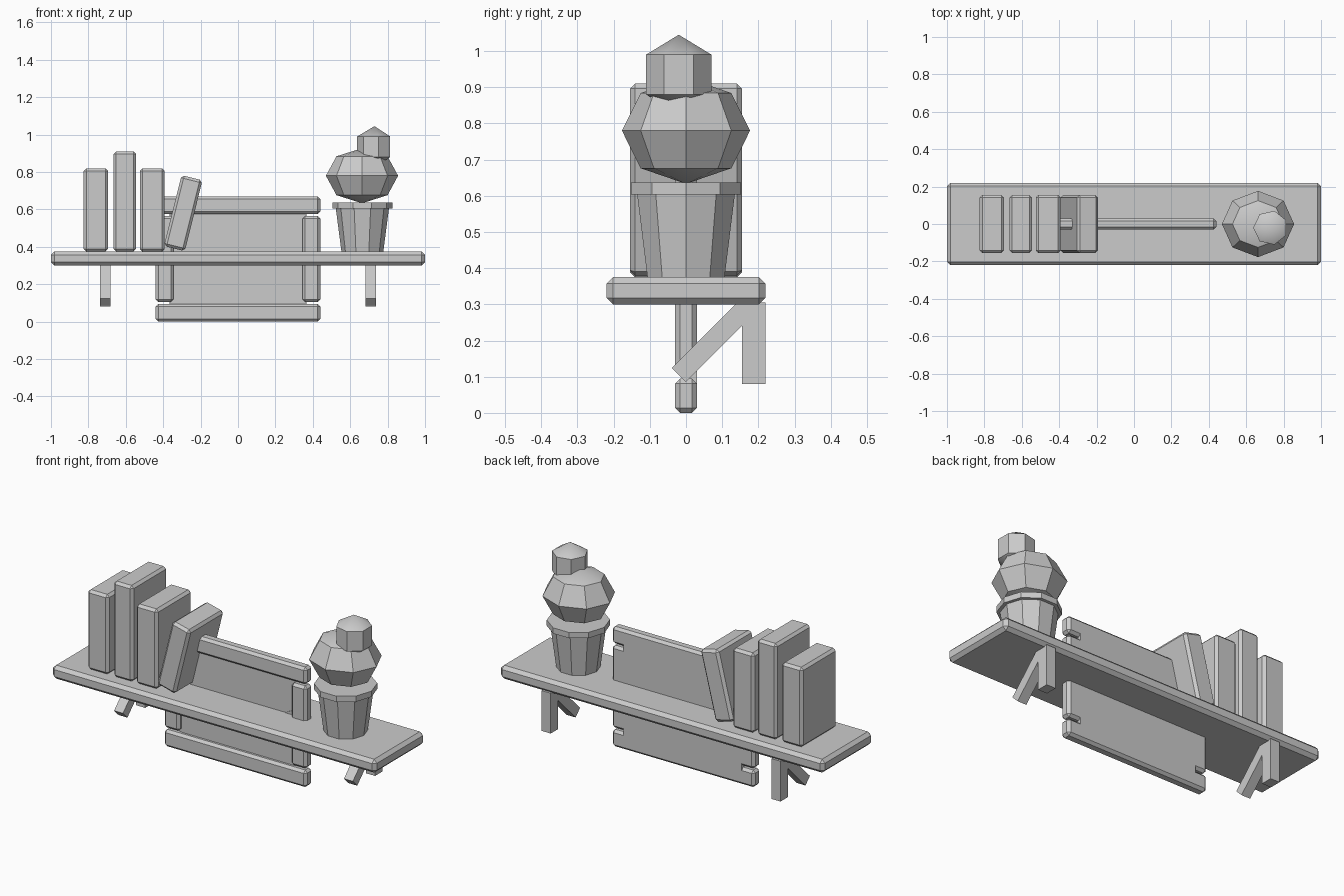
import bpy, bmesh, math
from mathutils import Matrix, Vector

old = bpy.data.objects.get("Cube")
if old:
    bpy.data.objects.remove(old, do_unlink=True)

grey = bpy.data.materials.new("light_grey")
grey.use_nodes = True
grey.diffuse_color = (0.6, 0.6, 0.6, 1)
grey.node_tree.nodes["Principled BSDF"].inputs["Base Color"].default_value = (0.6, 0.6, 0.6, 1)


def finish(name, bm, matrix=Matrix()):
    bmesh.ops.recalc_face_normals(bm, faces=bm.faces)
    mesh = bpy.data.meshes.new(name)
    bm.to_mesh(mesh)
    bm.free()
    mesh.materials.append(grey)
    obj = bpy.data.objects.new(name, mesh)
    obj.matrix_world = matrix
    bpy.context.collection.objects.link(obj)
    return obj


def box(name, centre, size, bevel=0.0, tilt=0, axis='Y'):
    """Box with chamfered edges, tilted about its centre."""
    bm = bmesh.new()
    bmesh.ops.create_cube(bm, size=1)
    bmesh.ops.scale(bm, vec=size, verts=bm.verts)
    if bevel:
        bmesh.ops.bevel(bm, geom=bm.edges[:], offset=bevel, segments=1, affect='EDGES')
    turn = Matrix.Rotation(math.radians(tilt), 4, axis)
    return finish(name, bm, Matrix.Translation(centre) @ turn)


def span(name, x, y, z, bevel=0.0):
    """Box given by its limits along each axis."""
    pairs = (x, y, z)
    return box(name, [(a + b) / 2 for a, b in pairs], [b - a for a, b in pairs], bevel)


def ball(name, centre, radii, sides, rings, turn=0):
    """Faceted ball whose shallow caps are smooth."""
    bm = bmesh.new()
    bmesh.ops.create_uvsphere(bm, u_segments=sides, v_segments=rings, radius=1)
    bmesh.ops.rotate(bm, matrix=Matrix.Rotation(math.radians(turn), 3, 'Z'), verts=bm.verts)
    bmesh.ops.scale(bm, vec=radii, verts=bm.verts)
    obj = finish(name, bm, Matrix.Translation(centre))
    bpy.ops.object.select_all(action='DESELECT')
    obj.select_set(True)
    bpy.context.view_layer.objects.active = obj
    bpy.ops.object.shade_smooth_by_angle(angle=math.radians(30))


def tapered(name, centre, low, high, height):
    bm = bmesh.new()
    bmesh.ops.create_cone(bm, cap_ends=True, segments=10, radius1=low, radius2=high, depth=height)
    # Put a corner on the x axis
    corner = max(bm.verts, key=lambda v: v.co.z).co
    turn = -math.atan2(corner.y, corner.x)
    bmesh.ops.rotate(bm, matrix=Matrix.Rotation(turn, 3, 'Z'), verts=bm.verts)
    finish(name, bm, Matrix.Translation(centre))


# Shelf board
span("shelf_board", (-1, 1), (-0.22, 0.22), (0.3, 0.375), 0.018)

# Brackets: wall post and diagonal brace
for side, x in (("right", -0.71), ("left", 0.71)):
    span(side + "_bracket_post", (x - 0.028, x + 0.028), (0.155, 0.22), (0.08, 0.305))
    box(side + "_bracket_brace", (x, 0.075, 0.2), (0.055, 0.27, 0.055), 0, 45, 'X')

# Upright books and the leaning one
books = ((-0.825, -0.695, 0.82), (-0.665, -0.545, 0.91), (-0.525, -0.392, 0.82))
for i, (a, b, top) in enumerate(books):
    span(f"book_{i + 1}", (a, b), (-0.155, 0.155), (0.375, top), 0.014)
box("leaning_book", (-0.293, 0.58, 0), (0.115, 0.31, 0.39), 0.014, 14).location = (-0.293, 0, 0.58)

# Picture frame passing through the shelf
depth = (-0.03, 0.03)
span("frame_bottom_rail", (-0.44, 0.44), depth, (0, 0.095), 0.014)
span("frame_top_rail", (-0.44, 0.44), depth, (0.575, 0.67), 0.014)
for side, s in (("right", -1), ("left", 1)):
    span(side + "_frame_stile", sorted((s * 0.44, s * 0.345)), depth, (0.105, 0.565), 0.014)
span("picture_panel", (-0.365, 0.365), (0, 0.03), (0.04, 0.63))

# Landscape plate on the panel
bm = bmesh.new()
outline = [(-0.35, 0.09), (0.35, 0.09), (0.35, 0.405), (0.13, 0.29), (-0.1, 0.36), (-0.35, 0.28)]
face = bm.faces.new([bm.verts.new((x, 0.001, z)) for x, z in outline])
pushed = bmesh.ops.extrude_face_region(bm, geom=[face])["geom"]
bmesh.ops.translate(bm, vec=Vector((0, -0.005, 0)),
                    verts=[v for v in pushed if isinstance(v, bmesh.types.BMVert)])
finish("picture_landscape", bm)

# Potted cactus with its bloom
tapered("pot_body", (0.665, 0, 0.49), 0.112, 0.142, 0.23)
tapered("pot_rim", (0.665, 0, 0.62), 0.16, 0.16, 0.032)
ball("cactus", (0.663, 0, 0.78), (0.193, 0.177, 0.147), 8, 4)
ball("cactus_bloom", (0.73, -0.02, 0.935), (0.107, 0.107, 0.11), 7, 3, 90)
